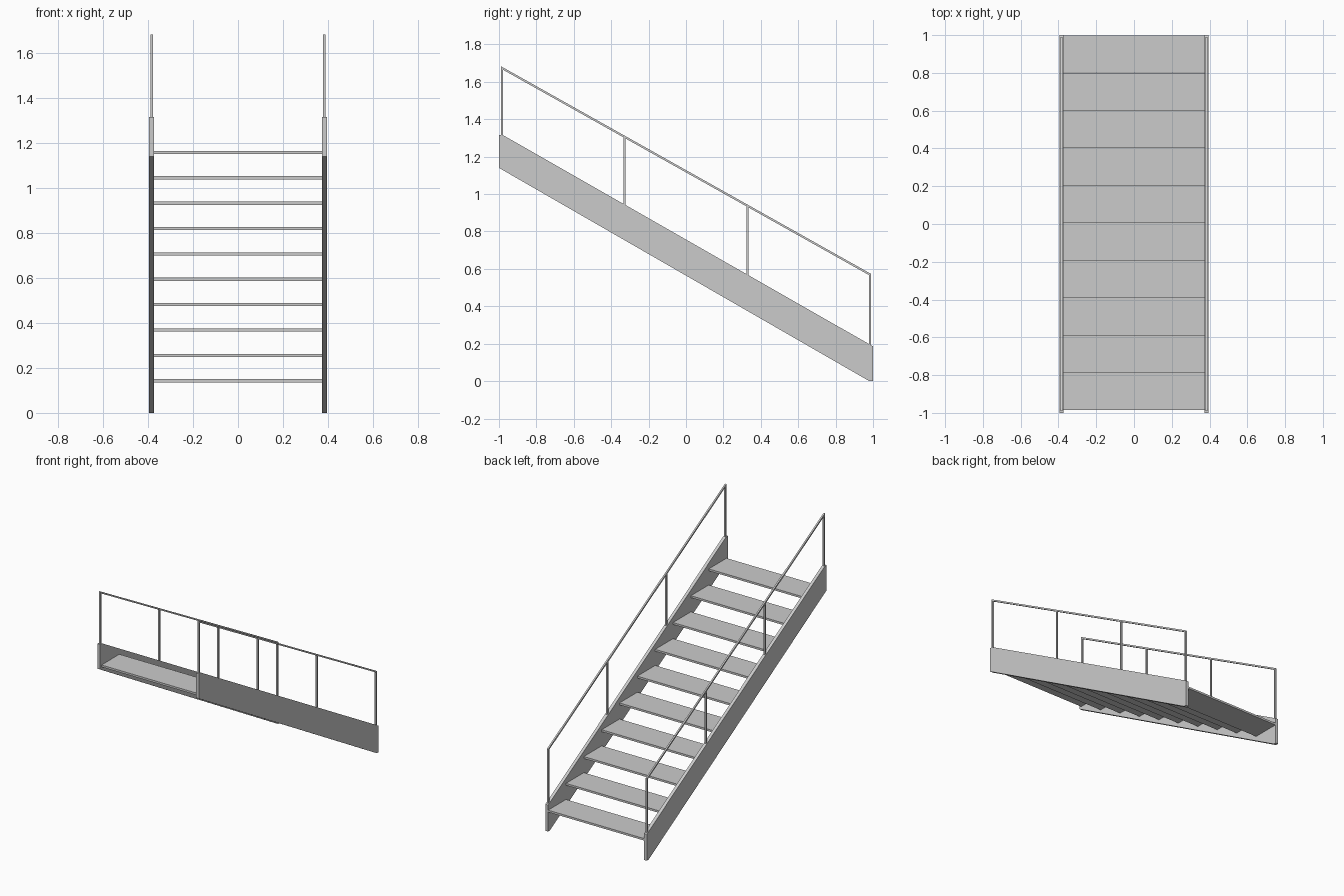
import bpy, bmesh

if "Cube" in bpy.data.objects:
    bpy.data.objects.remove(bpy.data.objects["Cube"])

X_IN, X_OUT = 0.373, 0.395
X_MID = (X_IN + X_OUT) / 2
W = 0.011                     # bar thickness of posts and rails


def prism(name, profile, x0, x1):
    """Extrude a (y, z) profile from x0 to x1."""
    bm = bmesh.new()
    face = bm.faces.new([bm.verts.new((x0, y, z)) for y, z in profile])
    ext = bmesh.ops.extrude_face_region(bm, geom=[face])
    verts = [v for v in ext["geom"] if isinstance(v, bmesh.types.BMVert)]
    bmesh.ops.translate(bm, verts=verts, vec=(x1 - x0, 0, 0))
    bmesh.ops.recalc_face_normals(bm, faces=bm.faces)
    mesh = bpy.data.meshes.new(name)
    bm.to_mesh(mesh)
    bm.free()
    obj = bpy.data.objects.new(name, mesh)
    bpy.context.collection.objects.link(obj)
    return obj


def mirrored(obj):
    obj.modifiers.new("mirror", "MIRROR").use_axis[0] = True


def rect(y0, y1, z0, z1):
    return [(y0, z0), (y1, z0), (y1, z1), (y0, z1)]


# Sloped side stringers
mirrored(prism("stringer", [(-1, 1.14), (-1, 1.315), (-0.978, 1.315),
                            (1, 0.186), (1, 0), (0.98, 0)], X_IN, X_OUT))

# Ten open treads
for i in range(10):
    y = 0.999 - 0.1983 * i
    z = 0.143 + 0.1128 * i
    prism(f"tread_{i + 1}", rect(y - 0.198, y, z - 0.007, z + 0.007), -X_IN, X_IN)


def rail_z(y):
    return 1.122 - 0.561 * y


def stringer_z(y):
    return 0.757 - 0.571 * y


# Handrail posts
for i in range(4):
    y = -0.984 + 0.656 * i
    mirrored(prism(f"rail_post_{i + 1}",
                   rect(y - W / 2, y + W / 2, stringer_z(y) - 0.02, rail_z(y)),
                   X_MID - W / 2, X_MID + W / 2))

# Sloped handrails
a, b, h = -0.9895, 0.9895, 0.0063
mirrored(prism("handrail", [(a, rail_z(a) - h), (b, rail_z(b) - h),
                            (b, rail_z(b) + h), (a, rail_z(a) + h)],
               X_MID - W / 2, X_MID + W / 2))
